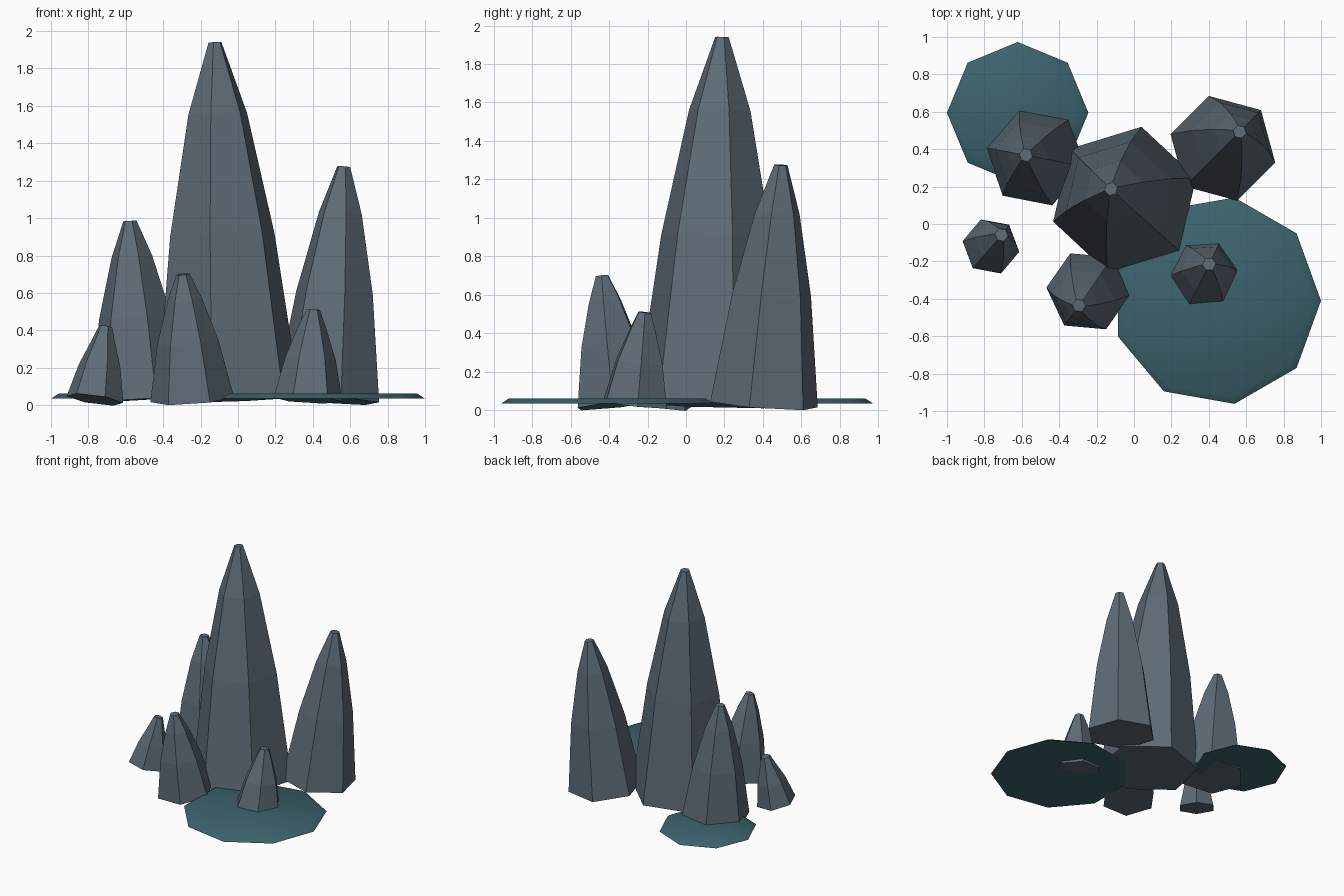
import bpy, bmesh, math
from mathutils import Vector

if "Cube" in bpy.data.objects:
    bpy.data.objects.remove(bpy.data.objects["Cube"])


def material(name, rgb):
    m = bpy.data.materials.new(name)
    m.diffuse_color = (*rgb, 1)
    m.use_nodes = True
    m.node_tree.nodes["Principled BSDF"].inputs["Base Color"].default_value = m.diffuse_color
    return m


SLATE = material("slate_rock", (0.11, 0.145, 0.18))
TEAL = material("teal_pool", (0.045, 0.125, 0.15))


def stack(name, sides, phase, rings, base, axis, mat):
    """Closed stack of polygon rings (height, radius) along an axis from base."""
    turn = Vector((0, 0, 1)).rotation_difference(axis)
    bm = bmesh.new()
    loops = []
    for h, r in rings:
        angles = [math.radians(phase) + math.tau * i / sides for i in range(sides)]
        loops.append([bm.verts.new(base + turn @ Vector((r * math.cos(a), r * math.sin(a), h)))
                      for a in angles])
    for low, high in zip(loops, loops[1:]):
        for i in range(sides):
            j = (i + 1) % sides
            bm.faces.new((low[i], low[j], high[j], high[i]))
    bm.faces.new(loops[0][::-1])
    bm.faces.new(loops[-1])
    me = bpy.data.meshes.new(name)
    bm.to_mesh(me)
    bm.free()
    me.materials.append(mat)
    ob = bpy.data.objects.new(name, me)
    bpy.context.collection.objects.link(ob)
    return ob


def spire(name, base_xy, radius, phase, tip):
    """Leaning six-sided rock spire that tapers to a small flat tip."""
    base = Vector((*base_xy, 0.03))
    axis = Vector(tip) - base
    h = axis.length
    rings = [(0, radius), (0.46 * h, 0.73 * radius), (0.8 * h, 0.41 * radius), (h, 0.036)]
    stack(name, 6, phase, rings, base, axis, SLATE)


# Rock spires
spire("main_spire", (-0.05, 0.13), 0.40, 17, (-0.123, 0.187, 1.94))
spire("right_spire", (0.475, 0.405), 0.29, 45, (0.565, 0.493, 1.275))
spire("left_spire", (-0.525, 0.355), 0.27, 49, (-0.578, 0.368, 0.985))
spire("front_spire", (-0.245, -0.36), 0.225, -5, (-0.294, -0.436, 0.70))
spire("pool_spire", (0.375, -0.265), 0.185, 4, (0.402, -0.215, 0.51))
spire("small_spire", (-0.765, -0.12), 0.155, 50, (-0.708, -0.058, 0.42))

# Flat pools with bevelled rims
for name, sides, x, y, r in (("front_pool", 9, 0.44, -0.41, 0.56),
                             ("back_pool", 8, -0.622, 0.595, 0.378)):
    pool = stack(name, sides, 0, [(0, r), (0.026, r - 0.04)],
                 Vector((x, y, 0.035)), Vector((0, 0, 1)), TEAL)
    bpy.context.view_layer.objects.active = pool
    pool.select_set(True)
    bpy.ops.object.shade_smooth_by_angle(angle=math.radians(40))
    pool.select_set(False)
